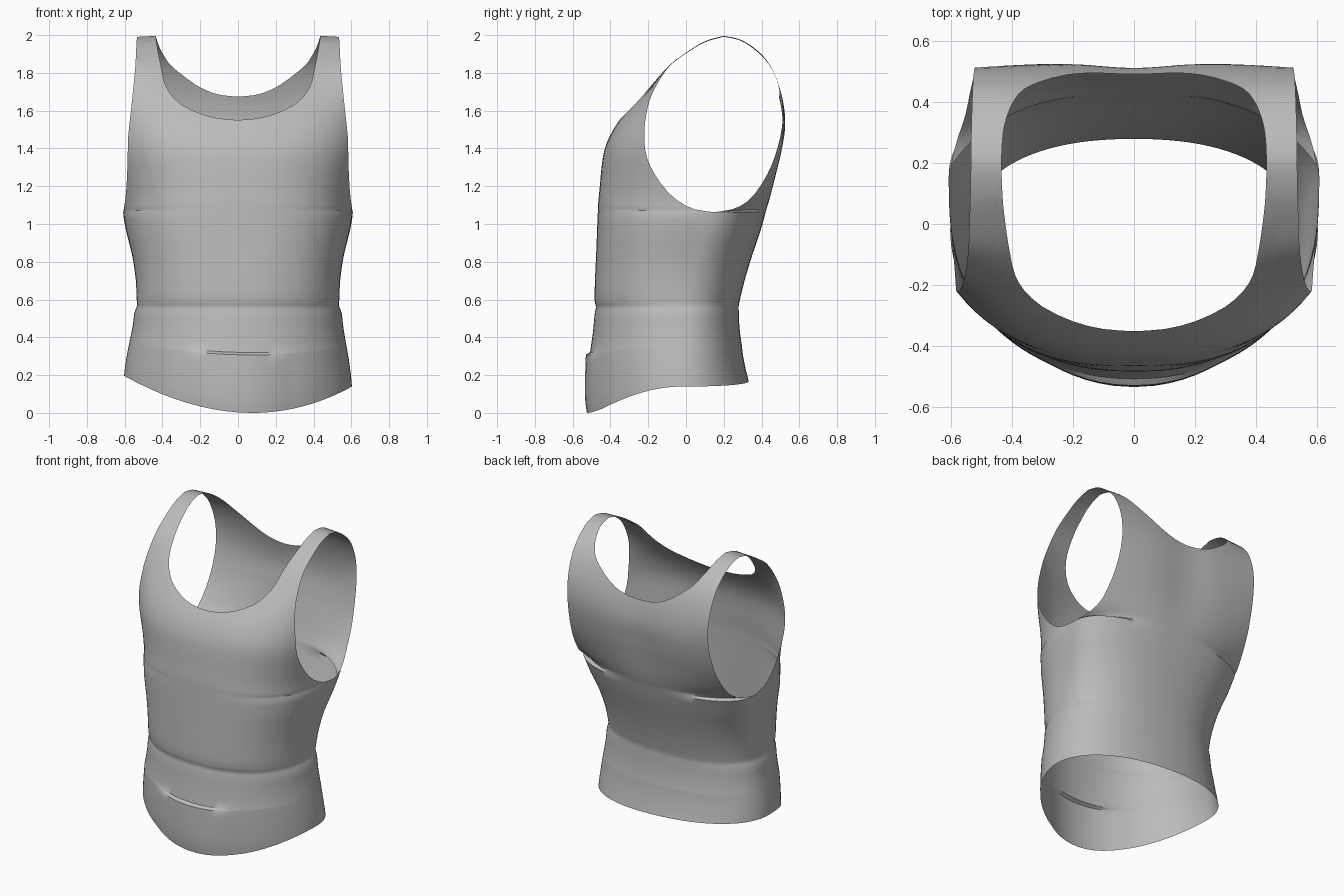
import bpy, bmesh, math

if "Cube" in bpy.data.objects:
    bpy.data.objects.remove(bpy.data.objects["Cube"])

COLS = 24        # columns from centre line to side seam
NECK = 18        # of which this many end on the neckline
SUB = 2          # row subdivisions between profile stations
UPPER = 28       # rows from armpit to neckline / shoulder

# Torso stations: front centre z, side z, front y, back y, half width, side y, roundness
TORSO = [
    (.00, .165, -.505, .332, .603, -.02, 2.0), (.07, .22, -.514, .318, .598, -.02, 2.0),
    (.20, .30, -.514, .302, .586, -.02, 2.05), (.305, .36, -.510, .295, .575, -.02, 2.1),
    (.318, .37, -.508, .293, .573, -.02, 2.1), (.43, .45, -.492, .283, .558, -.02, 2.15),
    (.52, .525, -.484, .280, .549, -.02, 2.2), (.56, .56, -.476, .279, .536, -.02, 2.25),
    (.59, .59, -.484, .284, .536, -.02, 2.3), (.70, .70, -.482, .311, .541, .00, 2.4),
    (.83, .83, -.476, .350, .560, .04, 2.5), (.96, .96, -.471, .394, .592, .10, 2.6),
    (1.06, 1.06, -.467, .424, .608, .15, 2.65)]
# Front panel stations: centre y, centre z, armhole edge x, y, z
FRONT = [
    (-.464, 1.12, .604, .03, 1.08), (-.456, 1.20, .594, -.08, 1.15),
    (-.447, 1.30, .587, -.165, 1.26), (-.434, 1.38, .584, -.21, 1.36),
    (-.405, 1.46, .582, -.22, 1.45), (-.350, 1.55, .572, -.215, 1.55),
    (-.260, 1.66, .560, -.19, 1.66), (-.17, 1.76, .550, -.14, 1.76),
    (-.09, 1.84, .543, -.08, 1.84), (.00, 1.91, .540, .00, 1.90),
    (.10, 1.975, .537, .10, 1.96), (.20, 2.003, .535, .20, 1.988)]
# Back panel stations, same layout
BACK = [
    (.445, 1.12, .585, .26, 1.08), (.465, 1.19, .555, .35, 1.14),
    (.490, 1.29, .538, .43, 1.26), (.511, 1.38, .528, .475, 1.37),
    (.529, 1.50, .522, .505, 1.49), (.524, 1.60, .522, .513, 1.60),
    (.502, 1.70, .525, .50, 1.70), (.470, 1.79, .528, .468, 1.79),
    (.43, 1.865, .530, .43, 1.855), (.375, 1.928, .532, .37, 1.915),
    (.29, 1.983, .534, .29, 1.968), (.20, 2.003, .535, .20, 1.988)]
# Neckline x, z from centre to shoulder
NECK_FRONT = [(0, 1.548), (.1, 1.556), (.2, 1.582), (.3, 1.63), (.36, 1.69),
              (.39, 1.75), (.405, 1.82), (.42, 1.90), (.43, 1.96), (.435, 2.003)]
NECK_BACK = [(0, 1.672), (.1, 1.682), (.2, 1.72), (.3, 1.79), (.36, 1.845),
             (.395, 1.90), (.415, 1.94), (.428, 1.975), (.435, 2.003)]


def spline(points, t):
    """Catmull-Rom through equal-length tuples, t in station units."""
    last = len(points) - 1
    t = min(max(t, 0), last)
    i = min(int(t), last - 1)
    f = t - i
    a, b = points[max(i - 1, 0)], points[i]
    c, d = points[i + 1], points[min(i + 2, last)]
    return [q + .5 * f * (r - p + f * (2*p - 5*q + 4*r - s + f * (3*(q - r) + s - p)))
            for p, q, r, s in zip(a, b, c, d)]


def station_at_height(rows, z):
    """Station parameter where the centre profile reaches height z."""
    lo, hi = 0, len(rows) - 1
    for _ in range(30):
        mid = (lo + hi) / 2
        if spline(rows, mid)[1] < z:
            lo = mid
        else:
            hi = mid
    return hi


def build_half(bm, front):
    # Stations: centre y, centre z, edge x, edge y, edge z, roundness
    rows = [(yf if front else yb, zf if front else zs, w, ys, zs,
             n if front else 2.2 + (n - 2) * .3)
            for zf, zs, yf, yb, w, ys, n in TORSO]
    armpit = len(TORSO) - 1
    n_top, side_y = rows[-1][5], rows[-1][3]
    rows += [(*p, n_top) for p in (FRONT if front else BACK)]
    top = len(rows) - 1
    upper_rows = rows[armpit:]
    neck = NECK_FRONT if front else NECK_BACK

    # Share of the full cross-section that remains beside the armhole
    share = [(1.0,)]
    for cy, _, _, ey, _, n in upper_rows[1:]:
        r = (ey - side_y) / (cy - side_y) if abs(cy - side_y) > .3 else 1
        share.append((min(share[-1][0], max(.7, max(0, 1 - r ** n) ** (1 / n))),))

    def surface(u, s):
        cy, cz, ex, ey, ez, n = spline(rows, s)
        rho = 1.0
        if s > armpit:
            ex, ey, ez = spline(upper_rows, s - armpit)[2:5]
            rho = min(1, spline(share, s - armpit)[0])

        def arc(q):
            return max(0, 1 - (rho * q) ** n) ** (1 / n)
        x = u * ex
        y = ey + (cy - ey) * (arc(u) - arc(1)) / (1 - arc(1))
        z = cz + (ez - cz) * u * u
        if front:   # raised lip above the hem
            y -= .02 * min(1, max(0, (.318 - cz) / .013)) * max(0, 1 - (x / .28) ** 2)
        else:       # shallow furrow along the spine
            y -= .018 * math.exp(-(x / .16) ** 2) * min(1, max(0, (cz - 1) / .4)) * (cz < 1.95)
        return x, y, z

    def column(k):
        u0 = math.sin(k / COLS * math.pi / 2) ** (2 / 2.5)
        if k <= NECK:
            x, z = spline(neck, k / NECK * (len(neck) - 1))
            s1 = station_at_height(rows, z) if k < NECK else top
            u1 = x / spline(rows, s1)[2]
        else:
            s1 = top
            inner = .435 / .535
            u1 = inner + (1 - inner) * (k - NECK) / (COLS - NECK)
        pts = [surface(u0, i / SUB) for i in range(armpit * SUB)]
        for j in range(UPPER + 1):
            v = j / UPPER
            pts.append(surface(u0 + (u1 - u0) * v ** 1.4, armpit + (s1 - armpit) * v))
        return pts

    half = [column(k) for k in range(COLS + 1)]
    grid = []
    for k in range(-COLS, COLS + 1):
        side = -1 if k < 0 else 1
        line = []
        for x, y, z in half[abs(k)]:
            x *= side
            z -= .07 * x * max(0, 1 - z / .5)   # hem hangs slightly lower on one side
            line.append(bm.verts.new((x, y, z)))
        grid.append(line)
    for a, b in zip(grid, grid[1:]):
        for i in range(len(a) - 1):
            quad = (a[i], b[i], b[i + 1], a[i + 1])
            bm.faces.new(quad if front else quad[::-1])


# Sleeveless shirt: front and back panels joined at side seams and shoulders
bm = bmesh.new()
build_half(bm, True)
build_half(bm, False)
bmesh.ops.remove_doubles(bm, verts=bm.verts, dist=.0008)
low = min(v.co.z for v in bm.verts)
for v in bm.verts:
    v.co.z -= low
mesh = bpy.data.meshes.new("tank_top")
bm.to_mesh(mesh)
bm.free()
shirt = bpy.data.objects.new("tank_top", mesh)
bpy.context.collection.objects.link(shirt)

grey = bpy.data.materials.new("grey_fabric")
grey.diffuse_color = (.5, .5, .5, 1)
grey.use_nodes = True
grey.node_tree.nodes["Principled BSDF"].inputs["Base Color"].default_value = grey.diffuse_color
mesh.materials.append(grey)

bpy.context.view_layer.objects.active = shirt
shirt.select_set(True)
bpy.ops.object.shade_smooth_by_angle(angle=math.radians(40))
